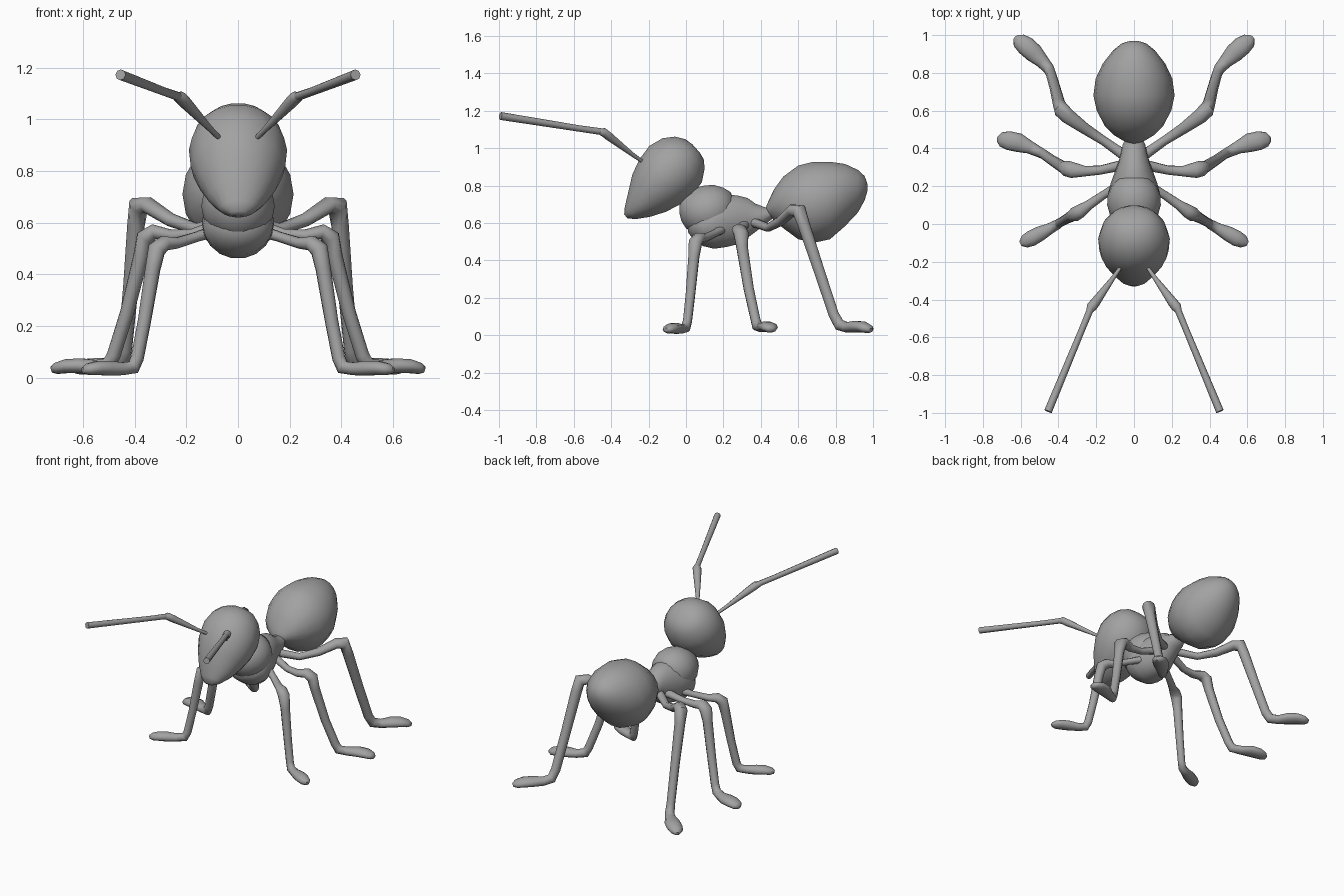
import bpy, bmesh, math
from mathutils import Vector

grey = bpy.data.materials.new("ant grey")
grey.diffuse_color = (0.36, 0.36, 0.36, 1)


def loft(name, rings, sides, mirror=False):
    """Skin over elliptical rings given as (centre, half axis a, half axis b)."""
    bm = bmesh.new()
    loops = []
    for c, a, b in rings:
        loops.append([bm.verts.new(c + a * math.cos(2 * math.pi * i / sides)
                                   + b * math.sin(2 * math.pi * i / sides))
                      for i in range(sides)])
    for p, q in zip(loops, loops[1:]):
        for i in range(sides):
            j = (i + 1) % sides
            bm.faces.new((p[i], p[j], q[j], q[i]))
    bm.faces.new(loops[0])
    bm.faces.new(loops[-1])
    bmesh.ops.recalc_face_normals(bm, faces=bm.faces)
    me = bpy.data.meshes.new(name)
    bm.to_mesh(me)
    bm.free()
    me.materials.append(grey)
    ob = bpy.data.objects.new(name, me)
    bpy.context.collection.objects.link(ob)
    bpy.ops.object.select_all(action='DESELECT')
    ob.select_set(True)
    bpy.context.view_layer.objects.active = ob
    bpy.ops.object.shade_smooth_by_angle(angle=math.radians(60))
    if mirror:
        ob.modifiers.new("mirror", 'MIRROR').use_mirror_merge = False
    return ob


def body(name, sections):
    """Body segment along y from (y, bottom, top, half width)."""
    loft(name, [(Vector((0, y, (lo + hi) / 2)), Vector((w, 0, 0)),
                 Vector((0, 0, (hi - lo) / 2))) for y, lo, hi, w in sections], 18)


def limb(name, side, path, sides=10):
    """Mirrored limb along (x, y, z, side radius, other radius)."""
    pts = [Vector(p[:3]) for p in path]
    rings = []
    for i, p in enumerate(path):
        t = Vector()
        if i > 0:
            t += (pts[i] - pts[i - 1]).normalized()
        if i < len(pts) - 1:
            t += (pts[i + 1] - pts[i]).normalized()
        n = t.cross(side).normalized()
        s = n.cross(t).normalized()
        rings.append((pts[i], s * p[3], n * p[4]))
    loft(name, rings, sides, mirror=True)


# Abdomen and the two thorax segments
body("abdomen", [(.425, .655, .68, .012), (.44, .64, .715, .055), (.47, .615, .78, .105),
                 (.52, .57, .85, .155), (.6, .51, .91, .197), (.68, .49, .93, .215),
                 (.77, .51, .93, .203), (.85, .58, .918, .165), (.92, .655, .885, .11),
                 (.955, .72, .852, .066), (.97, .77, .81, .02)])
body("front_thorax", [(-.035, .65, .69, .02), (-.025, .61, .73, .062), (.0, .57, .76, .098),
                      (.05, .535, .79, .128), (.1, .525, .803, .142), (.15, .53, .805, .14),
                      (.2, .55, .79, .122), (.24, .59, .765, .085), (.26, .65, .70, .03)])
body("rear_thorax", [(.01, .55, .62, .05), (.04, .51, .66, .10), (.09, .475, .70, .135),
                     (.15, .46, .74, .14), (.22, .47, .755, .122), (.28, .485, .748, .10),
                     (.33, .52, .735, .082), (.37, .55, .705, .07), (.42, .59, .685, .06),
                     (.46, .62, .68, .04)])

# Head: egg on a tilted axis, from the crown down to the mouth
axis, across = Vector((0, -.745, -.667)), Vector((0, -.667, .745))
head = [(-.207, 0, .03, .03), (-.198, 0, .075, .085), (-.165, .005, .12, .13),
        (-.11, .003, .16, .168), (-.03, .002, .178, .19), (.06, -.003, .164, .183),
        (.14, -.01, .136, .155), (.22, -.02, .089, .115), (.285, -.022, .045, .07),
        (.315, -.02, .014, .028)]
loft("head", [(Vector((0, -.1, .86)) + axis * s + across * m,
               Vector((w, 0, 0)), across * r) for s, m, r, w in head], 18)

# Antennae: short tapered base piece and long straight rod
limb("antenna_base", Vector((.8, .6, 0)),
     [(.075, -.235, .93, .010, .010), (.11, -.285, .965, .012, .012),
      (.205, -.415, 1.065, .026, .024), (.225, -.44, 1.085, .027, .024),
      (.24, -.465, 1.088, .015, .015)], 8)
limb("antenna_rod", Vector((.92, .39, 0)),
     [(.222, -.43, 1.085, .018, .018), (.28, -.57, 1.105, .017, .017),
      (.455, -.992, 1.172, .021, .021)], 8)

# Legs: thigh, knee, shin, ankle and flat paddle foot in one run
limb("front_leg", Vector((.45, .89, 0)),
     [(.08, .20, .57, .028, .025), (.16, .155, .545, .022, .020), (.24, .10, .52, .026, .022),
      (.285, .068, .52, .036, .030), (.315, .05, .495, .038, .035), (.33, .042, .42, .030, .030),
      (.362, .024, .22, .026, .026), (.39, .008, .075, .024, .026), (.405, -.002, .04, .026, .028),
      (.45, -.027, .034, .030, .026), (.50, -.052, .036, .040, .030), (.545, -.077, .037, .042, .028),
      (.58, -.094, .032, .034, .023), (.60, -.104, .028, .014, .012)])
limb("middle_leg", Vector((-.4, .92, 0)),
     [(.07, .31, .59, .028, .025), (.18, .285, .555, .024, .021), (.26, .28, .55, .028, .024),
      (.325, .285, .565, .042, .030), (.36, .295, .54, .042, .035), (.375, .30, .47, .032, .030),
      (.43, .335, .25, .028, .027), (.48, .37, .09, .026, .027), (.50, .38, .05, .028, .030),
      (.55, .405, .042, .034, .027), (.61, .43, .046, .050, .030), (.665, .442, .044, .050, .028),
      (.705, .448, .035, .038, .022), (.722, .45, .03, .016, .012)])
limb("hind_leg", Vector((-.75, .66, 0)),
     [(.06, .37, .60, .028, .025), (.16, .44, .575, .024, .023), (.26, .505, .61, .030, .026),
      (.35, .57, .668, .040, .032), (.385, .605, .665, .042, .040), (.395, .63, .59, .034, .034),
      (.415, .71, .35, .029, .031), (.438, .79, .11, .027, .030), (.45, .82, .055, .030, .032),
      (.485, .86, .042, .036, .028), (.53, .905, .046, .050, .032), (.575, .945, .044, .051, .030),
      (.61, .972, .034, .040, .024), (.627, .988, .026, .016, .012)])
